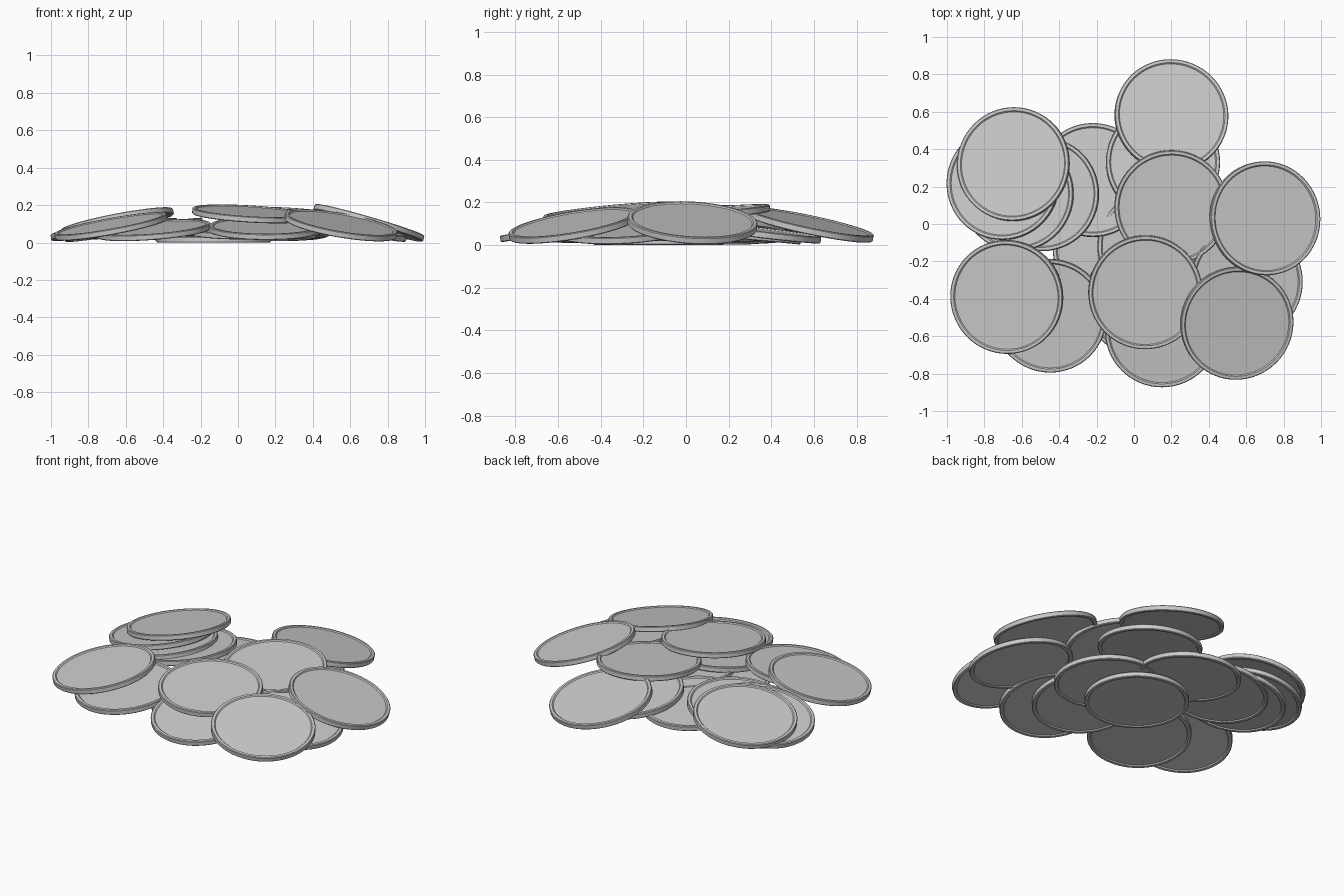
import bpy, bmesh, math
from mathutils import Vector, Matrix

if "Cube" in bpy.data.objects:
    bpy.data.objects.remove(bpy.data.objects["Cube"])

R, H, SIDES = 0.305, 0.016, 64

# Half profile of a coin: recessed face, raised rim, bevelled edge
half = [(0.280, H - 0.006), (0.286, H), (R - 0.004, H), (R, H - 0.004)]
profile = half + [(r, -z) for r, z in reversed(half)]


def coin_mesh():
    bm = bmesh.new()
    rings = []
    for r, z in profile:
        rings.append([bm.verts.new((r * math.cos(2 * math.pi * i / SIDES),
                                    r * math.sin(2 * math.pi * i / SIDES), z))
                      for i in range(SIDES)])
    for a, b in zip(rings, rings[1:]):
        for i in range(SIDES):
            j = (i + 1) % SIDES
            bm.faces.new((a[i], b[i], b[j], a[j]))
    bm.faces.new(rings[0])
    bm.faces.new(rings[-1][::-1])
    bmesh.ops.recalc_face_normals(bm, faces=bm.faces)
    mesh = bpy.data.meshes.new("coin")
    bm.to_mesh(mesh)
    bm.free()
    return mesh


# Each coin: centre x, y, z and slope along x, y
coins = [
    # bottom layer
    (-0.13, -0.13, 0.016, 0.0, 0.0),
    (0.11, -0.12, 0.048, -0.04, 0.0),
    (-0.22, 0.235, 0.046, 0.0, -0.09),
    (0.155, 0.33, 0.060, -0.03, -0.12),
    (0.04, -0.405, 0.062, 0.0, 0.10),
    # left back fan
    (-0.49, 0.16, 0.074, 0.14, -0.03),
    (-0.625, 0.16, 0.067, 0.16, -0.04),
    (-0.70, 0.22, 0.080, 0.18, -0.07),
    (-0.645, 0.32, 0.110, 0.19, -0.10),
    # left front pair
    (-0.45, -0.49, 0.066, 0.08, 0.12),
    (-0.68, -0.39, 0.086, 0.18, 0.10),
    # front and right
    (0.15, -0.57, 0.077, 0.0, 0.16),
    (0.60, -0.31, 0.074, -0.18, 0.04),
    (0.55, -0.53, 0.092, -0.17, 0.17),
    (0.70, 0.03, 0.105, -0.29, -0.06),
    # back and top
    (0.20, 0.58, 0.095, -0.10, -0.21),
    (0.20, 0.09, 0.150, -0.04, 0.08),
    (0.06, -0.365, 0.153, -0.06, 0.10),
]

mesh = coin_mesh()
for i, (x, y, z, gx, gy) in enumerate(coins):
    ob = bpy.data.objects.new(f"coin_{i + 1:02d}", mesh.copy())
    bpy.context.collection.objects.link(ob)
    normal = Vector((-gx, -gy, 1)).normalized()
    tilt = Vector((0, 0, 1)).rotation_difference(normal)
    ob.matrix_world = Matrix.Translation((x, y, z)) @ tilt.to_matrix().to_4x4()
    bpy.context.view_layer.objects.active = ob
    ob.select_set(True)

bpy.ops.object.shade_smooth_by_angle(angle=math.radians(30))
